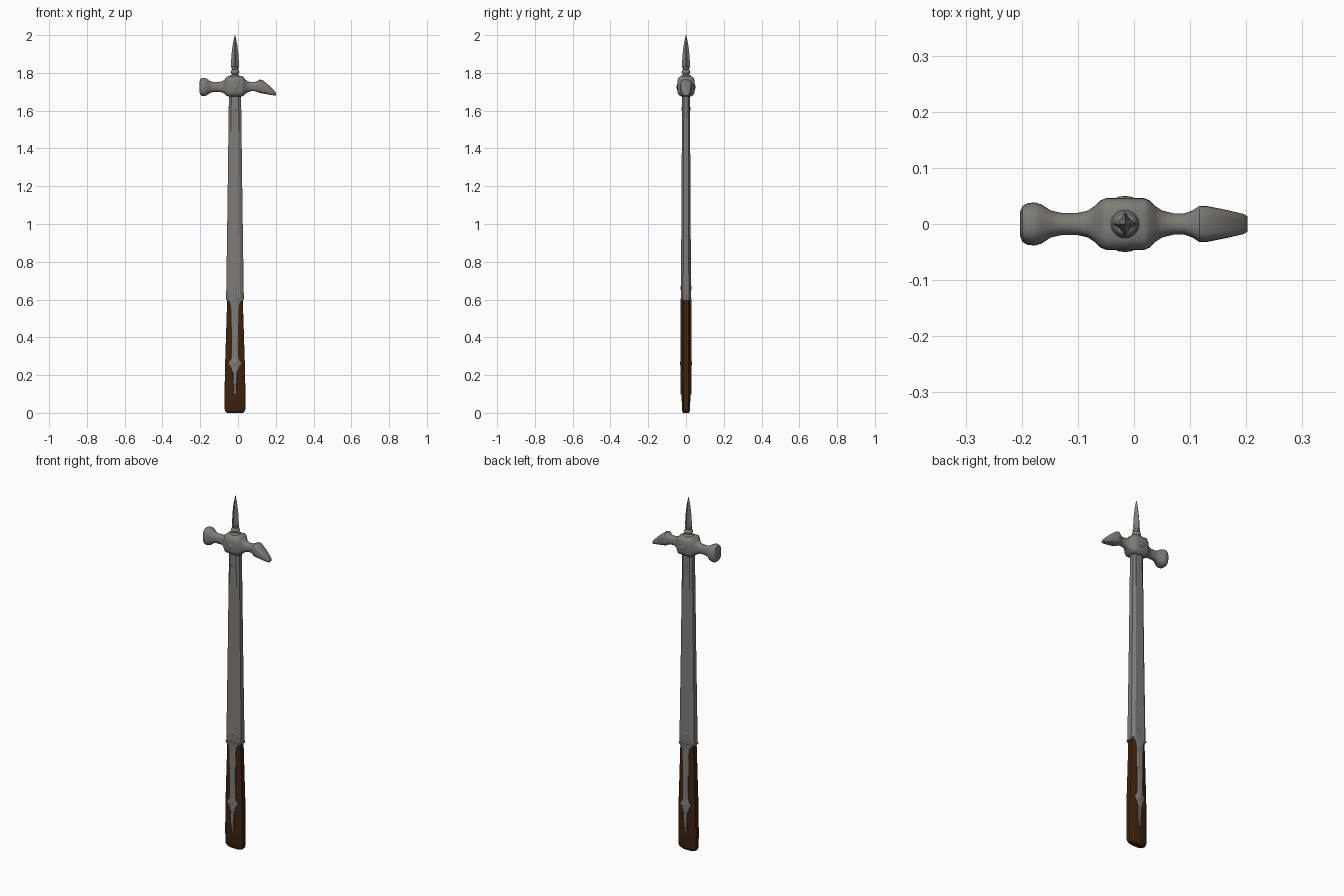
import bpy, bmesh, math
from mathutils import Vector

CX = -0.016  # shaft axis


def material(name, rgb):
    m = bpy.data.materials.new(name)
    m.diffuse_color = (*rgb, 1)
    return m


steel = material("grey steel", (0.215, 0.2, 0.187))
wood = material("dark wood", (0.048, 0.017, 0.005))


def finish(bm, name, mat, angle=35):
    bmesh.ops.recalc_face_normals(bm, faces=bm.faces)
    me = bpy.data.meshes.new(name)
    bm.to_mesh(me)
    bm.free()
    me.materials.append(mat)
    ob = bpy.data.objects.new(name, me)
    bpy.context.collection.objects.link(ob)
    bpy.ops.object.select_all(action='DESELECT')
    bpy.context.view_layer.objects.active = ob
    ob.select_set(True)
    bpy.ops.object.shade_smooth_by_angle(angle=math.radians(angle))
    return ob


def loft(name, rings, mat, angle=35):
    bm = bmesh.new()
    loops = [[bm.verts.new(p) for p in r] for r in rings]
    n = len(loops[0])
    for a, b in zip(loops, loops[1:]):
        for i in range(n):
            bm.faces.new((a[i], a[(i + 1) % n], b[(i + 1) % n], b[i]))
    bm.faces.new(loops[0])
    bm.faces.new(loops[-1])
    return finish(bm, name, mat, angle)


def chamfered(z, w, d, cw, cd):
    """Rectangle with cut corners, at height z."""
    pts = [(w, d - cd), (w - cw, d), (cw - w, d), (-w, d - cd),
           (-w, cd - d), (cw - w, -d), (w - cw, -d), (w, cd - d)]
    return [Vector((CX + x, y, z)) for x, y in pts]


# wooden grip
loft("wooden_grip", [chamfered(z, w, d, 0.022, 0.010) for z, w, d in [
    (0.0, 0.042, 0.015), (0.006, 0.050, 0.019), (0.020, 0.055, 0.022),
    (0.10, 0.0555, 0.023), (0.27, 0.052, 0.0245), (0.61, 0.041, 0.024)]], wood, 30)

# steel sleeve around the shaft
loft("steel_shaft", [chamfered(z, w, d, w * 0.4, d * 0.45) for z, w, d in [
    (0.598, 0.045, 0.026), (0.604, 0.047, 0.0275), (0.66, 0.046, 0.027),
    (1.15, 0.039, 0.0235), (1.70, 0.032, 0.021)]], steel, 20)

# steel straps running down the grip, front and back
half = [(0.044, 0.606), (0.042, 0.598), (0.028, 0.588), (0.021, 0.570),
        (0.018, 0.52), (0.015, 0.31), (0.018, 0.285), (0.034, 0.262),
        (0.018, 0.240), (0.012, 0.215), (0.006, 0.105), (0.003, 0.098)]
outline = half + [(-x, z) for x, z in reversed(half)]
for side, label in ((-1, "front"), (1, "back")):
    rings = [[Vector((CX + x * s, side * y, z)) for x, z in outline]
             for y, s in ((0.017, 1), (0.0265, 1), (0.029, 0.75))]
    loft(label + "_strap", rings, steel, 25)


# domed rivets, mirrored front and back
def rivet(name, z, y, r, h):
    for s in (-1, 1):
        rings = [[Vector((CX + r * k * math.cos(a), s * (y + h * t), z + r * k * math.sin(a)))
                  for a in [math.tau * i / 12 for i in range(12)]]
                 for k, t in ((1, -1), (1, 0.2), (0.75, 0.75), (0.3, 1))]
        loft(name + ("_front" if s < 0 else "_back"), rings, steel, 50)


rivet("lower_rivet", 0.66, 0.027, 0.011, 0.003)
rivet("upper_rivet", 1.61, 0.0215, 0.009, 0.003)
rivet("strap_rivet", 0.262, 0.029, 0.011, 0.003)
rivet("head_rivet", 1.725, 0.046, 0.015, 0.0035)


# hammer head: (x, half width in y, bottom z, top z, squareness)
stations = [
    (-0.203, 0.022, 1.695, 1.756, 2.6), (-0.199, 0.032, 1.683, 1.768, 2.6),
    (-0.190, 0.037, 1.677, 1.773, 2.6), (-0.178, 0.0385, 1.677, 1.773, 2.6),
    (-0.165, 0.035, 1.681, 1.769, 2.6), (-0.148, 0.024, 1.694, 1.757, 2.5),
    (-0.130, 0.020, 1.699, 1.752, 2.4), (-0.100, 0.020, 1.700, 1.752, 2.4),
    (-0.082, 0.024, 1.696, 1.756, 2.6), (-0.070, 0.032, 1.688, 1.766, 3.2),
    (-0.060, 0.042, 1.679, 1.778, 4), (-0.050, 0.046, 1.675, 1.784, 4.5),
    (0.018, 0.046, 1.675, 1.784, 4.5), (0.028, 0.042, 1.679, 1.778, 4),
    (0.038, 0.032, 1.688, 1.766, 3.2), (0.050, 0.024, 1.697, 1.756, 2.6),
    (0.070, 0.019, 1.703, 1.752, 2.4), (0.090, 0.019, 1.703, 1.752, 2.4),
    (0.104, 0.024, 1.698, 1.758, 2.8), (0.117, 0.0325, 1.693, 1.765, 3.2),
    (0.130, 0.032, 1.691, 1.762, 3.5), (0.165, 0.025, 1.685, 1.733, 4),
    (0.195, 0.018, 1.680, 1.703, 4), (0.202, 0.014, 1.680, 1.692, 4)]


def squircle(x, w, z0, z1, p):
    ring = []
    for i in range(24):
        c, s = math.cos(math.tau * i / 24), math.sin(math.tau * i / 24)
        k = (abs(c) ** p + abs(s) ** p) ** (-1 / p)
        ring.append(Vector((x, w * c * k, (z0 + z1) / 2 + (z1 - z0) / 2 * s * k)))
    return ring


loft("hammer_head", [squircle(*s) for s in stations], steel, 40)

# turned collar under the spike
loft("spike_collar", [[Vector((CX + r * math.cos(math.tau * i / 20), r * math.sin(math.tau * i / 20), z))
                       for i in range(20)] for r, z in [
    (0.027, 1.775), (0.025, 1.786), (0.015, 1.792), (0.021, 1.798), (0.0235, 1.805),
    (0.021, 1.812), (0.014, 1.818), (0.019, 1.823), (0.019, 1.830), (0.014, 1.834)]], steel, 50)

# four-edged fluted spike
spike = []
for r, z in [(0.014, 1.825), (0.021, 1.833), (0.0215, 1.845), (0.018, 1.90),
             (0.0125, 1.945), (0.006, 1.98), (0.0008, 2.0)]:
    spike.append([Vector((CX + r * k * math.cos(a), r * k * math.sin(a), z))
                  for a, k in [(math.tau * i / 8, 0.58 if i % 2 else 1) for i in range(8)]])
loft("spike", spike, steel, 20)
